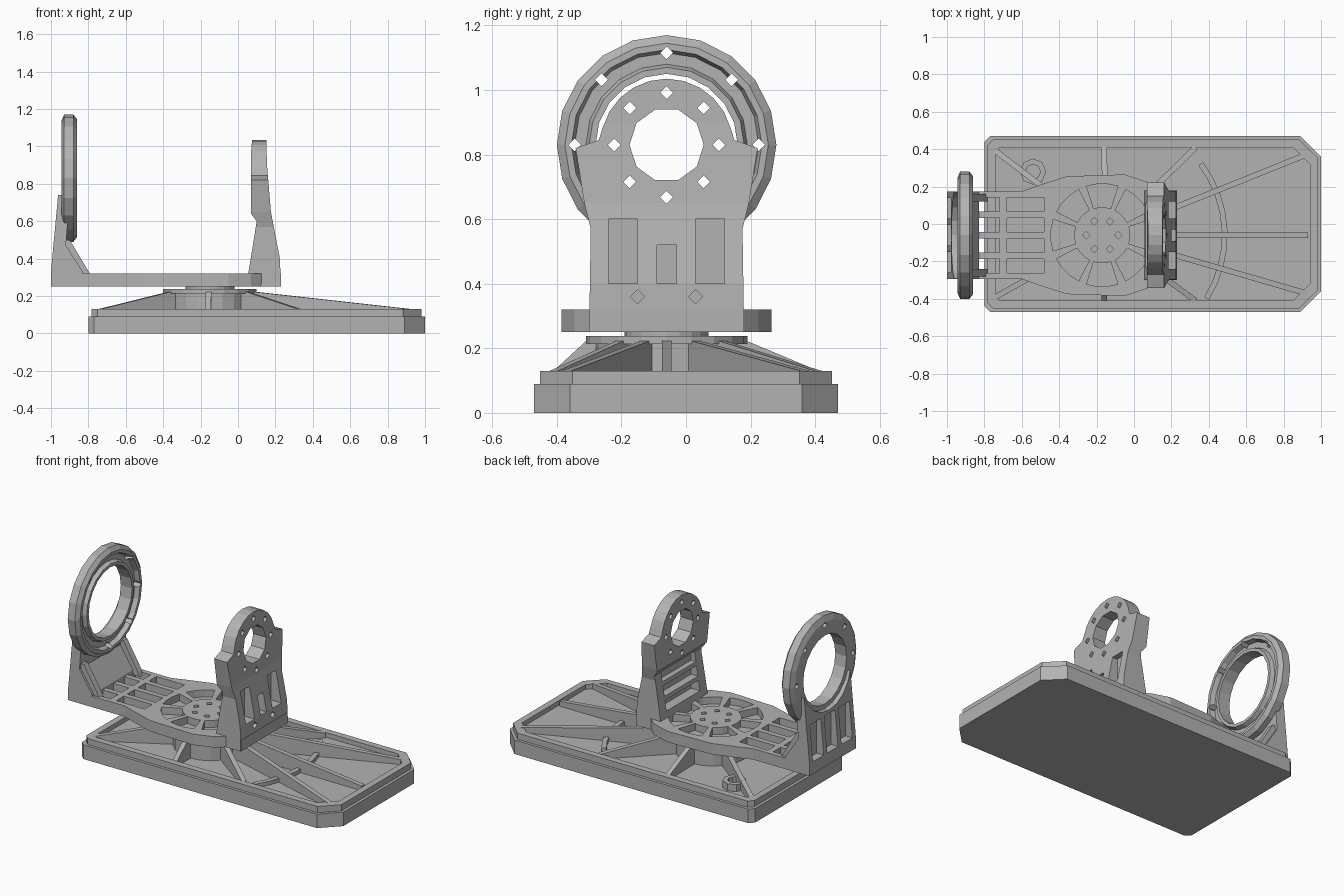
import bpy, bmesh
from math import sin, cos, pi, hypot, atan2, radians
from mathutils import Matrix, Vector

if "Cube" in bpy.data.objects:
    bpy.data.objects.remove(bpy.data.objects["Cube"])

metal = bpy.data.materials.new("plain_grey")
metal.use_nodes = True
GREY = (0.45, 0.45, 0.45, 1)
metal.diffuse_color = GREY
for node in metal.node_tree.nodes:
    if node.type == "BSDF_PRINCIPLED":
        node.inputs["Base Color"].default_value = GREY

MID = -0.06        # y of the yoke's centre line
AXLE = 0.83        # height of both rings
HUB = (-0.15, MID)


def ring_points(c, r, n):
    return [(c[0] + r * cos(2 * pi * i / n), c[1] + r * sin(2 * pi * i / n)) for i in range(n)]


def rect(a0, a1, b0, b1):
    return [(a0, b0), (a1, b0), (a1, b1), (a0, b1)]


def sector(c, r0, r1, a0, a1, steps=3):
    angles = [a0 + (a1 - a0) * i / steps for i in range(steps + 1)]
    outer = [(c[0] + r1 * cos(a), c[1] + r1 * sin(a)) for a in angles]
    inner = [(c[0] + r0 * cos(a), c[1] + r0 * sin(a)) for a in reversed(angles)]
    return outer + inner


def prism(bm, pts, axis, lo, hi):
    """Extrude a 2D outline along an axis."""
    place = {"x": lambda a, b, h: (h, a, b), "y": lambda a, b, h: (a, h, b), "z": lambda a, b, h: (a, b, h)}[axis]
    low = [bm.verts.new(place(a, b, lo)) for a, b in pts]
    top = [bm.verts.new(place(a, b, hi)) for a, b in pts]
    bm.faces.new(low)
    bm.faces.new(top[::-1])
    for i in range(len(pts)):
        j = (i + 1) % len(pts)
        bm.faces.new((low[j], low[i], top[i], top[j]))
    return low + top


def finish(name, bm):
    bmesh.ops.recalc_face_normals(bm, faces=bm.faces)
    me = bpy.data.meshes.new(name)
    bm.to_mesh(me)
    bm.free()
    me.materials.append(metal)
    ob = bpy.data.objects.new(name, me)
    bpy.context.scene.collection.objects.link(ob)
    return ob


def solid(name, *specs):
    bm = bmesh.new()
    for spec in specs:
        prism(bm, *spec)
    return finish(name, bm)


def combine(ob, specs, operation="DIFFERENCE"):
    """Cut or intersect with prisms, then bake the result."""
    cutter = solid("cutter", *specs)
    cutter.hide_render = True
    mod = ob.modifiers.new("cut", "BOOLEAN")
    mod.operation, mod.solver, mod.object = operation, "EXACT", cutter
    bpy.context.view_layer.update()
    me = bpy.data.meshes.new_from_object(ob.evaluated_get(bpy.context.evaluated_depsgraph_get()))
    ob.modifiers.clear()
    ob.data = me
    me.materials.clear()
    me.materials.append(metal)
    bpy.data.objects.remove(cutter)


def tray_outline(inset, left, right):
    x0, x1, y = -0.8 + inset, 1 - inset, 0.47 - inset
    half = [(x0, y - left), (x0 + left, y), (x1 - right, y), (x1, y - right)]
    return half + [(x, -b) for x, b in reversed(half)]


# Base: solid block, stepped rim and recessed floor
solid("base_block", (tray_outline(0, 0.03, 0.11), "z", 0, 0.09))
rim = solid("base_rim", (tray_outline(0.018, 0.03, 0.1), "z", 0.085, 0.13))
combine(rim, [(tray_outline(0.06, 0.02, 0.09), "z", 0.1, 0.2)])

# Hub and bearing under the yoke
solid("hub", (ring_points(HUB, 0.22, 20), "z", 0.09, 0.215))
solid("hub_disc", (ring_points(HUB, 0.25, 20), "z", 0.213, 0.238))
solid("bearing", (ring_points(HUB, 0.13, 20), "z", 0.23, 0.255))

# Sloping ribs from the hub to the rim
bm = bmesh.new()
targets = [(0.93, MID)]
for s in (-1, 1):
    targets += [(0.92, 0.37 * s), (0.33, 0.41 * s), (-0.16, 0.41 * s), (-0.74, 0.39 * s)]
for tx, ty in targets:
    dx, dy = tx - HUB[0], ty - HUB[1]
    length = hypot(dx, dy)
    verts = prism(bm, [(0.18, 0.09), (length, 0.09), (length, 0.13), (0.25, 0.222), (0.18, 0.222)], "y", -0.015, 0.015)
    turn = Matrix.Translation(Vector((*HUB, 0))) @ Matrix.Rotation(atan2(dy, dx), 4, "Z")
    bmesh.ops.transform(bm, matrix=turn, verts=verts)
finish("base_ribs", bm)
solid("curved_rib", (sector(HUB, 0.62, 0.65, radians(-32), radians(37), 8), "z", 0.09, 0.125))

# Round post in the tray
post = solid("tray_post", (ring_points((-0.54, 0.28), 0.07, 8), "z", 0.09, 0.145))
combine(post, [(ring_points((-0.54, 0.28), 0.04, 8), "z", 0.11, 0.2)])

# Yoke plate with radial pockets and long slots
half = [(-1, 0.235), (-0.6, 0.235), (-0.5, 0.27), (-0.36, 0.315), (-0.05, 0.325), (0.07, 0.285), (0.13, 0.235), (0.23, 0.235)]
plate = solid("yoke_plate", ([(x, MID + w) for x, w in half] + [(x, MID - w) for x, w in reversed(half)], "z", 0.25, 0.32))
centre = (-0.17, MID)
cuts = []
for i in range(8):
    a = radians(45 * i)
    cuts.append((sector(centre, 0.15, 0.275, a - 0.31, a + 0.31), "z", 0.275, 0.4))
for p in ring_points(centre, 0.085, 6):
    cuts.append((ring_points(p, 0.02, 4), "z", 0.28, 0.4))
for off in (-0.165, -0.055, 0.055, 0.165):
    y = MID + off
    cuts.append((rect(-0.68, -0.48, y - 0.038, y + 0.038), "z", 0.275, 0.4))
    cuts.append((rect(-0.86, -0.72, y - 0.038, y + 0.038), "z", 0.2, 0.4))
combine(plate, cuts)

# Large ring arm: tapered plate with upright pockets on its outer face
large_arm = solid("large_arm", ([(-1, 0.25), (-0.83, 0.25), (-0.83, 0.33), (-0.92, 0.47), (-0.9, 0.74), (-0.962, 0.74), (-1, 0.33)],
                                "y", MID - 0.235, MID + 0.235))
cuts = [(ring_points((MID, AXLE), 0.25, 20), "x", -1.1, -0.7)]
for off in (-0.145, 0, 0.145):
    cuts.append((rect(MID + off - 0.055, MID + off + 0.055, 0.33, 0.56), "x", -1.1, -0.95))
combine(large_arm, cuts)

# Inner gussets of the large arm
for s in (-1, 1):
    y = MID + s * 0.2
    solid("large_arm_gusset", ([(-0.93, 0.3), (-0.78, 0.3), (-0.9, 0.5), (-0.93, 0.5)], "y", y - 0.02, y + 0.02))

# Large ring: lathed cross-section with a groove on the inner face
section = [(-0.945, 0.305), (-0.93, 0.34), (-0.88, 0.34), (-0.86, 0.315), (-0.86, 0.295),
           (-0.89, 0.285), (-0.89, 0.25), (-0.865, 0.24), (-0.865, 0.22), (-0.945, 0.22)]
bm = bmesh.new()
N = 20
loops = []
for i in range(N):
    a = 2 * pi * i / N
    loops.append([bm.verts.new((x, MID + r * cos(a), AXLE + r * sin(a))) for x, r in section])
for i in range(N):
    here, after = loops[i], loops[(i + 1) % N]
    for j in range(len(section)):
        k = (j + 1) % len(section)
        bm.faces.new((here[j], here[k], after[k], after[j]))
large_ring = finish("large_ring", bm)
combine(large_ring, [(ring_points(p, 0.02, 4), "x", -1.1, -0.7) for p in ring_points((MID, AXLE), 0.285, 8)])

# Small ring arm: front outline crossed with a side profile
side = [(0.24, 0.25), (0.235, 0.57), (0.255, 0.65), (0.282, 0.82), (0.21, 0.845)]
crown = [(MID + 0.205 * cos(a), AXLE + 0.205 * sin(a)) for a in (radians(15 * i) for i in range(1, 12))]
outline = [(MID + w, z) for w, z in side] + crown + [(MID - w, z) for w, z in reversed(side)]
small_arm = solid("small_arm", (outline, "x", -0.1, 0.4))
profile = [(0.055, 0.24), (0.23, 0.24), (0.224, 0.4), (0.176, 0.65), (0.155, 0.9), (0.15, 1.1), (0.08, 1.1),
           (0.07, 0.97), (0.07, 0.64), (0.1, 0.6), (0.055, 0.32)]
combine(small_arm, [(profile, "y", -0.6, 0.6)], "INTERSECT")

cuts = [(ring_points((MID, AXLE), 0.115, 10), "x", -0.2, 0.5)]
for p in ring_points((MID, AXLE), 0.162, 8):
    cuts.append((ring_points(p, 0.02, 4), "x", -0.2, 0.5))
# tall windows and bolt pockets on the outer face
for y0, y1, top in ((-0.24, -0.15, 0.6), (-0.09, -0.03, 0.52), (0.03, 0.12, 0.6)):
    cuts.append((rect(y0, y1, 0.4, top), "x", 0.15, 0.5))
for y in (MID - 0.09, MID + 0.09):
    for z in (0.285, 0.36):
        cuts.append((ring_points((y, z), 0.022, 4), "x", 0.17, 0.5))
# wide pockets between level ribs on the inner face
for z in (0.36, 0.45, 0.54):
    cuts.append((rect(MID - 0.17, MID + 0.17, z, z + 0.065), "x", -0.2, 0.125))
combine(small_arm, cuts)
